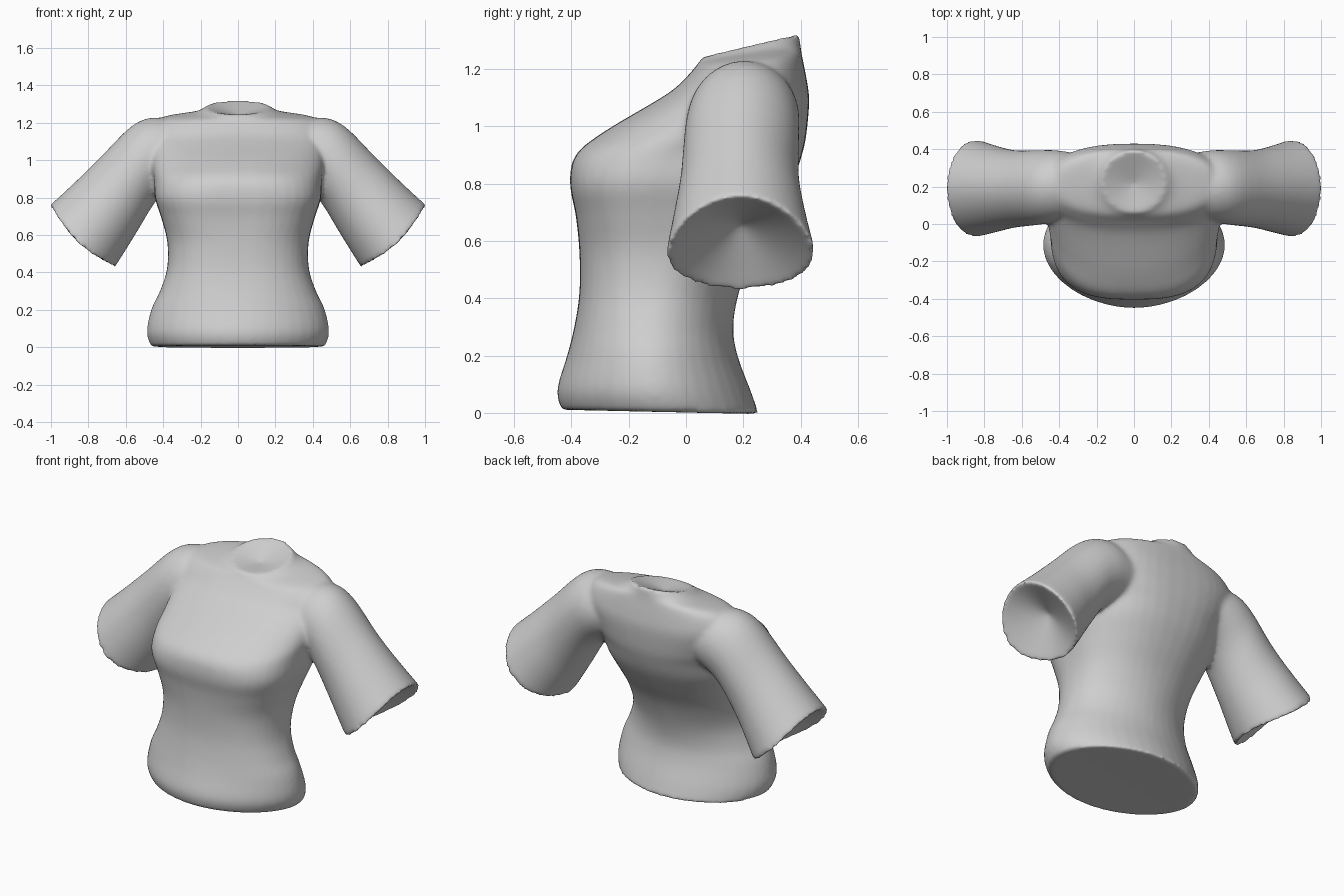
import bpy, bmesh, math
from mathutils import Vector

cube = bpy.data.objects.get("Cube")
if cube:
    bpy.data.objects.remove(cube, do_unlink=True)

SIDES = 40


def flow(rows, steps=4):
    """Fill in rows between the given ones along a smooth spline."""
    out = []
    for i in range(len(rows) - 1):
        quad = [rows[max(i - 1, 0)], rows[i], rows[i + 1], rows[min(i + 2, len(rows) - 1)]]
        for k in range(steps):
            t = k / steps
            out.append([b + t / 2 * (c - a + t * (2 * a - 5 * b + 4 * c - d + t * (3 * (b - c) + d - a)))
                        for a, b, c, d in zip(*quad)])
    return out + [rows[-1]]


def ring(center, u, v, power, far_power, bow):
    """Rounded-box loop on half axes u and v; bow bends its v ends out of plane."""
    pts = []
    for i in range(SIDES):
        c, s = math.cos(math.tau * i / SIDES), math.sin(math.tau * i / SIDES)
        p = far_power if s > 0 else power
        cu = math.copysign(abs(c) ** (2 / p), c)
        sv = math.copysign(abs(s) ** (2 / p), s)
        pts.append(center + u * cu + v * sv + bow * sv * sv)
    return pts


def loft(bm, rings, start, end):
    """Skin the rings and close both ends with a fan to a dished centre."""
    loops = [[bm.verts.new(p) for p in r] for r in rings]
    for lo, hi in zip(loops, loops[1:]):
        for i in range(SIDES):
            j = (i + 1) % SIDES
            bm.faces.new((lo[i], lo[j], hi[j], hi[i]))
    for loop, tip in ((loops[0], start), (loops[-1], end)):
        c = bm.verts.new(tip)
        for i in range(SIDES):
            bm.faces.new((loop[i], c, loop[(i + 1) % SIDES]))


bm = bmesh.new()

# Torso: half width, front y, front z, back y, back z, front and back squareness
torso = [
    (.465, -.435, .01, .255, -.005, 1.9, 1.9),
    (.488, -.45, .08, .225, .08, 1.9, 1.9),
    (.465, -.415, .2, .18, .2, 2, 1.9),
    (.418, -.39, .3, .165, .3, 2.2, 1.9),
    (.38, -.372, .42, .185, .42, 2.4, 1.9),
    (.378, -.372, .56, .235, .56, 2.5, 2.1),
    (.41, -.385, .69, .31, .69, 2.8, 2.2),
    (.445, -.405, .8, .37, .8, 2.9, 2.3),
    (.45, -.385, .9, .405, .9, 2.6, 2.4),
    (.465, -.28, .985, .42, .97, 2.2, 2.5),
    (.48, -.07, 1.11, .43, 1.09, 2.2, 2.5),
    (.475, 0, 1.17, .42, 1.17, 2.3, 2.4),
    (.41, .035, 1.21, .405, 1.245, 2.3, 2.3),
    (.23, .05, 1.23, .4, 1.28, 2.1, 2.1),
    (.17, .058, 1.245, .395, 1.325, 2, 2),
]
body = []
for w, fy, fz, by, bz, fp, bp in flow(torso):
    front, back = Vector((0, fy, fz)), Vector((0, by, bz))
    body.append(ring((front + back) / 2, Vector((w, 0, 0)), (back - front) / 2, fp, bp, Vector()))
loft(bm, body, Vector((0, -.1, .012)), Vector((0, .22, 1.24)))

# Sleeves: upper x, z, lower x, z, front y, back y, outward bow of the edge
sleeve = [
    (.34, 1.215, .30, .88, .03, .38, 0),
    (.46, 1.228, .38, .84, .01, .395, 0),
    (.575, 1.178, .45, .765, -.005, .395, 0),
    (.74, 1.012, .535, .625, -.02, .395, .01),
    (.88, .875, .6, .52, -.045, .42, .025),
    (1.01, .755, .66, .425, -.07, .452, .04),
]
for side in (1, -1):
    arm = []
    for ux, uz, lx, lz, fy, by, bow in flow(sleeve):
        mid_y = (fy + by) / 2
        top, low = Vector((side * ux, mid_y, uz)), Vector((side * lx, mid_y, lz))
        arm.append(ring((top + low) / 2, (top - low) / 2, Vector((0, (by - fy) / 2, 0)),
                        1.95, 1.95, Vector((side * bow * .5, 0, -bow))))
    loft(bm, arm, Vector((side * .3, .2, 1.05)), Vector((side * .77, .19, .66)))

bmesh.ops.recalc_face_normals(bm, faces=bm.faces)
mesh = bpy.data.meshes.new("shirt")
bm.to_mesh(mesh)
bm.free()
shirt = bpy.data.objects.new("shirt", mesh)
bpy.context.scene.collection.objects.link(shirt)

# Merge torso and sleeves into one cloth skin and soften the seams
remesh = shirt.modifiers.new("merge", 'REMESH')
remesh.mode = 'VOXEL'
remesh.voxel_size = .011
remesh.use_smooth_shade = True
soften = shirt.modifiers.new("soften", 'SMOOTH')
soften.factor = .5
soften.iterations = 16

# Cloth colour
cloth = bpy.data.materials.new("light_grey_cloth")
cloth.use_nodes = True
grey = (.62, .62, .62, 1)
cloth.diffuse_color = grey
cloth.node_tree.nodes["Principled BSDF"].inputs["Base Color"].default_value = grey
mesh.materials.append(cloth)
